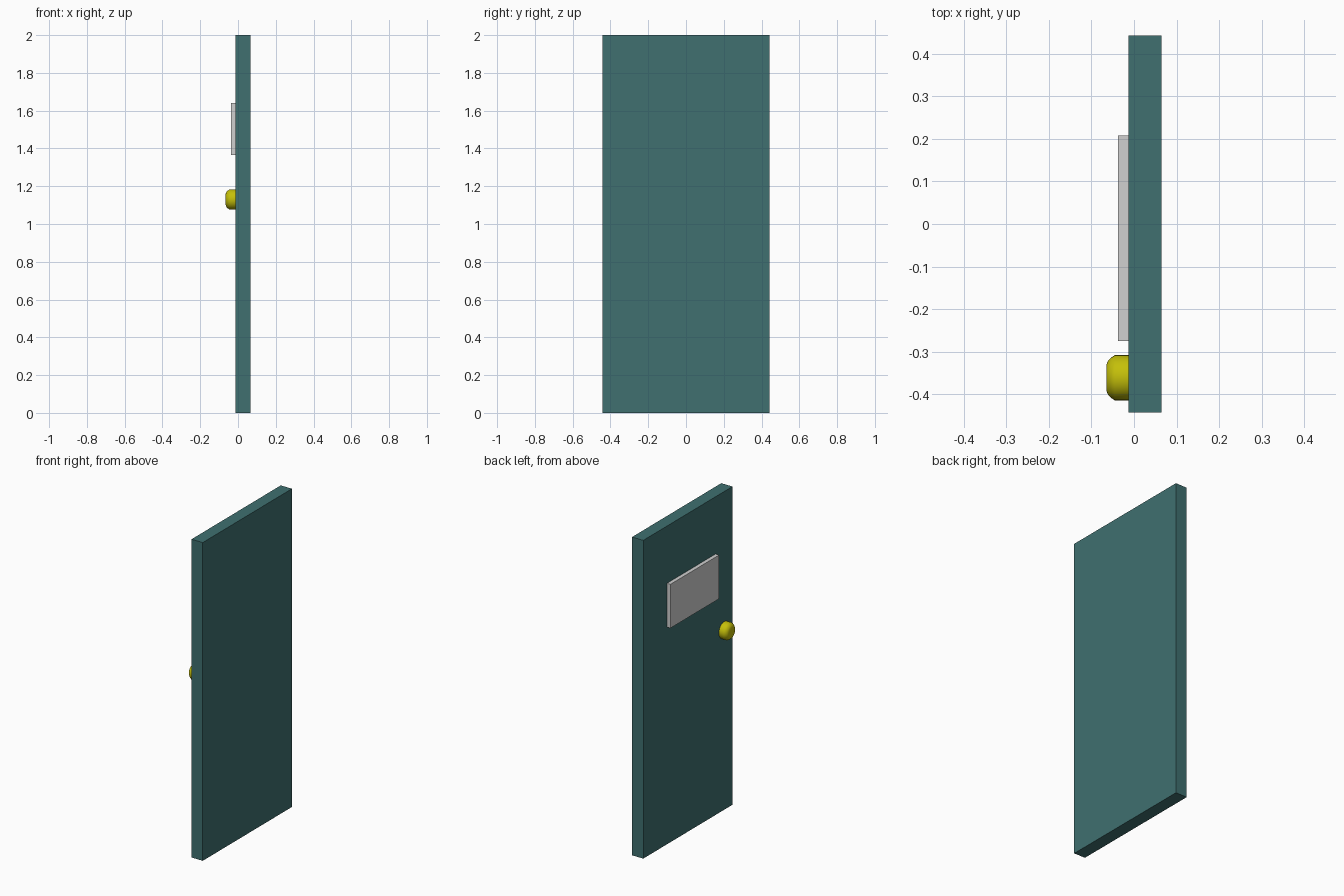
import bpy, bmesh
from math import sin, cos, tau

if "Cube" in bpy.data.objects:
    bpy.data.objects.remove(bpy.data.objects["Cube"], do_unlink=True)


def material(name, rgb):
    m = bpy.data.materials.new(name)
    m.use_nodes = True
    m.diffuse_color = (*rgb, 1)
    m.node_tree.nodes["Principled BSDF"].inputs["Base Color"].default_value = (*rgb, 1)
    return m


def add_object(name, bm, mat):
    bmesh.ops.recalc_face_normals(bm, faces=bm.faces)
    mesh = bpy.data.meshes.new(name)
    bm.to_mesh(mesh)
    bm.free()
    mesh.materials.append(mat)
    ob = bpy.data.objects.new(name, mesh)
    bpy.context.collection.objects.link(ob)
    return ob


def box(name, low, high, mat):
    bm = bmesh.new()
    bmesh.ops.create_cube(bm, size=1)
    for v in bm.verts:
        v.co = [(a + b) / 2 + c * (b - a) for a, b, c in zip(low, high, v.co)]
    return add_object(name, bm, mat)


def knob(name, y, z, profile, mat, sides=32):
    # Rings of (x, radius) around an axis along x, closed at both ends
    bm = bmesh.new()
    rings = [[bm.verts.new((x, y + r * cos(tau * i / sides), z + r * sin(tau * i / sides)))
              for i in range(sides)] for x, r in profile]
    for a, b in zip(rings, rings[1:]):
        for i in range(sides):
            j = (i + 1) % sides
            bm.faces.new((a[i], a[j], b[j], b[i]))
    bm.faces.new(rings[0])
    bm.faces.new(rings[-1])
    return add_object(name, bm, mat)


teal = material("teal paint", (0.05, 0.16, 0.16))
grey = material("light grey", (0.63, 0.63, 0.63))
yellow = material("brass yellow", (0.55, 0.52, 0.003))

# Door slab and the panel on its outer face
face_x = -0.013
box("door_slab", (face_x, -0.443, 0), (0.065, 0.443, 2), teal)
box("door_panel", (-0.037, -0.275, 1.365), (face_x, 0.208, 1.64), grey)

# Round knob with a softened rim
handle = knob("door_knob", -0.361, 1.13,
              [(face_x, 0.053), (-0.045, 0.053), (-0.054, 0.047),
               (-0.061, 0.04), (-0.065, 0.03)], yellow)
bpy.ops.object.select_all(action="DESELECT")
handle.select_set(True)
bpy.context.view_layer.objects.active = handle
bpy.ops.object.shade_smooth_by_angle(angle=0.6)
